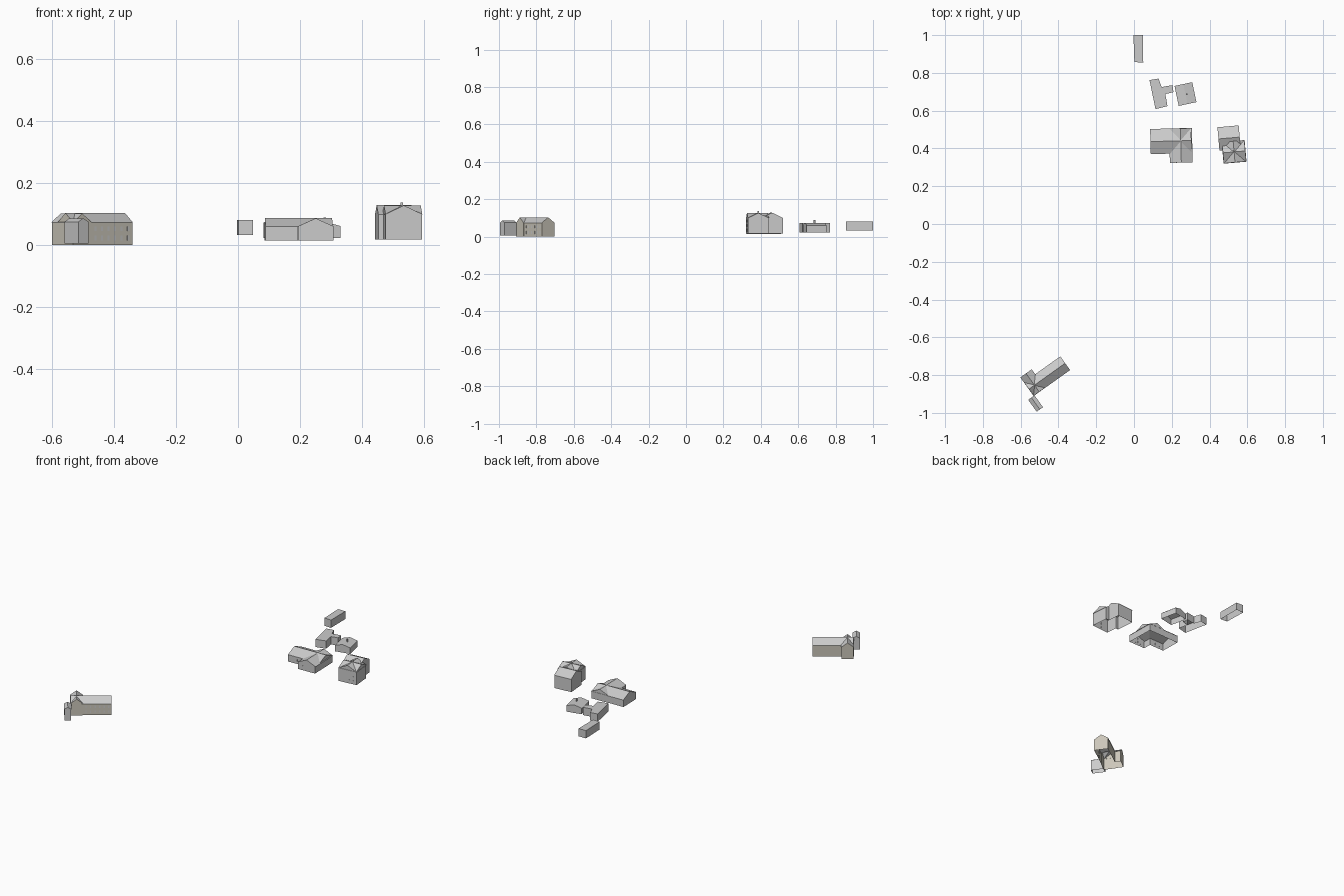
import bpy, bmesh, math
from mathutils import Matrix, Vector

if "Cube" in bpy.data.objects:
    bpy.data.objects.remove(bpy.data.objects["Cube"])


def place(x, y, deg):
    return Matrix.Translation((x, y, 0)) @ Matrix.Rotation(math.radians(deg), 4, 'Z')


def finish(name, bm, frame):
    bmesh.ops.recalc_face_normals(bm, faces=bm.faces)
    bm.transform(frame)
    me = bpy.data.meshes.new(name)
    bm.to_mesh(me)
    bm.free()
    ob = bpy.data.objects.new(name, me)
    bpy.context.collection.objects.link(ob)
    return ob


def extrude(name, pts, direction, frame):
    bm = bmesh.new()
    f = bm.faces.new([bm.verts.new(p) for p in pts])
    r = bmesh.ops.extrude_face_region(bm, geom=[f])
    vs = [v for v in r['geom'] if isinstance(v, bmesh.types.BMVert)]
    bmesh.ops.translate(bm, verts=vs, vec=direction)
    # keep a single base face and rebuild the start cap if it was consumed
    bmesh.ops.holes_fill(bm, edges=bm.edges, sides=0)
    return finish(name, bm, frame)


def gable(name, x0, x1, y0, y1, z0, eave, ridge, axis, frame, over=0.003):
    """House block with pitched roof; ridge runs along the given axis."""
    a, b = (y0, y1) if axis == 'x' else (x0, x1)
    m, drop = (a + b) / 2, over * (ridge - eave) / ((b - a) / 2)
    prof = [(a, z0), (b, z0), (b, eave - drop), (b + over, eave - drop),
            (m, ridge), (a - over, eave - drop), (a, eave - drop)]
    if axis == 'x':
        return extrude(name, [(x0, p, z) for p, z in prof], (x1 - x0, 0, 0), frame)
    return extrude(name, [(p, y0, z) for p, z in prof], (0, y1 - y0, 0), frame)


def box(name, x0, x1, y0, y1, z0, z1, frame):
    return extrude(name, [(x0, y0, z0), (x1, y0, z0), (x1, y1, z0), (x0, y1, z0)],
                   (0, 0, z1 - z0), frame)


def open_base(ob):
    """Remove the floor so the shell is open underneath."""
    bm = bmesh.new()
    bm.from_mesh(ob.data)
    low = min(v.co.z for v in bm.verts)
    dead = [f for f in bm.faces if all(v.co.z < low + 1e-4 for v in f.verts)]
    bmesh.ops.delete(bm, geom=dead, context='FACES')
    bm.to_mesh(ob.data)
    bm.free()


def merge(main, *others):
    """Union the blocks of one building, then open the base."""
    for o in others:
        mod = main.modifiers.new("union", 'BOOLEAN')
        mod.operation, mod.solver, mod.object = 'UNION', 'EXACT', o
    dg = bpy.context.evaluated_depsgraph_get()
    me = bpy.data.meshes.new_from_object(main.evaluated_get(dg))
    main.modifiers.clear()
    main.data = me
    for o in others:
        bpy.data.objects.remove(o)
    open_base(main)
    return main


def windows(name, start, step, count, w, z0, z1, y, frame):
    """Row of thin window panels on a wall facing local -y."""
    bm = bmesh.new()
    for i in range(count):
        mat = Matrix.Translation((start + i * step, y, (z0 + z1) / 2)) @ \
            Matrix.Diagonal((w, 0.0012, z1 - z0, 1))
        bmesh.ops.create_cube(bm, size=1, matrix=mat)
    return finish(name, bm, frame)


# long hall with cross wing and small porch block
H = place(-0.532, -0.91, 35.5)
hall = gable("long_hall", 0.001, 0.237, 0.002, 0.085, 0, 0.074, 0.103, 'x', H)
wing = gable("hall_wing", 0.003, 0.071, 0, 0.12, 0, 0.075, 0.1015, 'y', H)
merge(hall, wing)
porch = gable("hall_porch", -0.034, 0.005, -0.078, -0.0005, 0.005, 0.075, 0.086, 'y', H, 0.001)
open_base(porch)
stone = bpy.data.materials.new("warm_stone")
stone.diffuse_color = (0.60, 0.57, 0.49, 1)
stone.use_nodes = True
stone.node_tree.nodes["Principled BSDF"].inputs["Base Color"].default_value = stone.diffuse_color
grey = bpy.data.materials.new("roof_grey")
grey.diffuse_color = (0.7, 0.7, 0.7, 1)
grey.use_nodes = True
grey.node_tree.nodes["Principled BSDF"].inputs["Base Color"].default_value = grey.diffuse_color
hall.data.materials.clear()
hall.data.materials.append(stone)
hall.data.materials.append(grey)
for p in hall.data.polygons:
    p.material_index = 1 if p.normal.z > 0.1 else 0
for row, z in enumerate((0.015, 0.045)):
    windows(f"hall_windows_{row}", 0.09, 0.026, 6, 0.008, z, z + 0.015, 0.002, H)

# tall house: rear gabled block and cross-gabled front block
T = place(0.526, 0.386, 5)
rear = gable("tall_house", -0.073, 0.040, 0.012, 0.130, 0.017, 0.100, 0.128, 'x', T)
f1 = gable("front_block", -0.056, 0.063, -0.059, 0.050, 0.017, 0.101, 0.1265, 'x', T)
f2 = gable("front_cross", -0.0545, 0.0615, -0.0605, 0.052, 0.017, 0.100, 0.1275, 'y', T)
merge(rear, f1, f2)
box("roof_finial", -0.002, 0.006, -0.004, 0.004, 0.118, 0.137, T)
for row in range(3):
    z = 0.028 + row * 0.025
    windows(f"tall_house_windows_{row}", -0.035, 0.026, 4, 0.007, z, z + 0.012, -0.0605, T)

# L-shaped villa with crossing ridges
V = place(0.245, 0.44, 1.5)
villa = gable("villa", -0.158, 0.0585, -0.063, 0.064, 0.015, 0.061, 0.087, 'x', V)
vwing = gable("villa_wing", -0.055, 0.060, -0.115, 0.066, 0.015, 0.060, 0.086, 'y', V)
merge(villa, vwing)
windows("villa_windows", -0.128, 0.015, 5, 0.004, 0.03, 0.043, -0.063, V)
windows("villa_wing_windows", -0.040, 0.017, 6, 0.004, 0.03, 0.043, -0.115, V)
windows("villa_gable_windows", -0.006, 0.017, 2, 0.004, 0.055, 0.064, -0.115, V)

# small gabled cottage with chimney
C = place(0.2725, 0.688, 12)
cottage = gable("cottage", -0.047, 0.047, -0.054, 0.054, 0.023, 0.061, 0.074, 'y', C, 0.001)
open_base(cottage)
box("cottage_chimney", 0.003, 0.011, -0.006, 0.002, 0.066, 0.088, C)

# flat-roofed outbuilding with side arm
I = Matrix.Identity(4)
plan = [(0.082, 0.762), (0.114, 0.608), (0.177, 0.624), (0.166, 0.688),
        (0.209, 0.698), (0.204, 0.735), (0.146, 0.725), (0.130, 0.770)]
out = extrude("flat_outbuilding", [(x, y, 0.023) for x, y in plan], (0, 0, 0.049), I)
open_base(out)

# flat-roofed shed at the back
shed = extrude("back_shed", [(0.002, 0.857, 0.032), (0.049, 0.855, 0.032),
                             (0.048, 1.0, 0.032), (-0.003, 1.0, 0.032)], (0, 0, 0.049), I)
open_base(shed)
